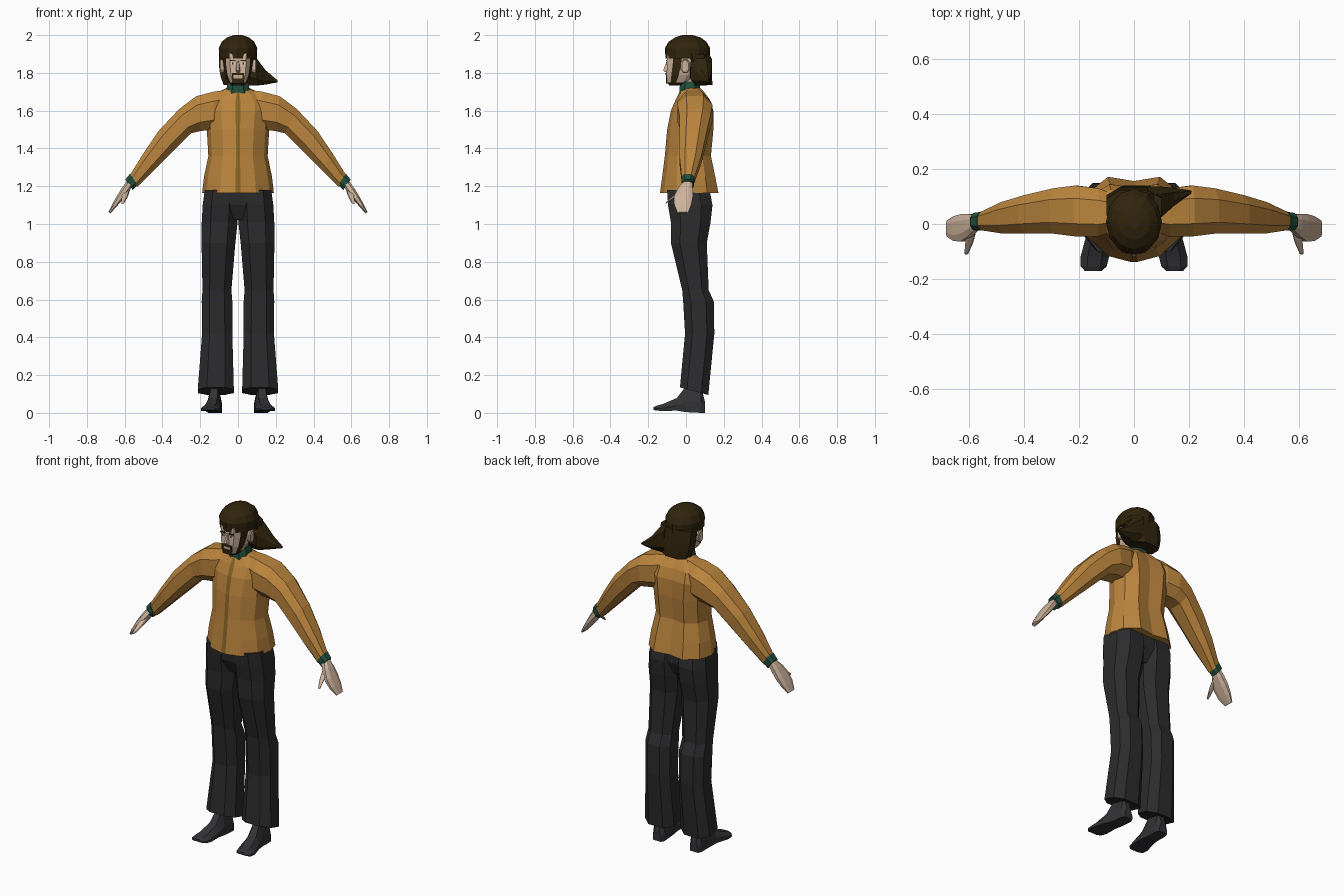
import bpy, bmesh, math
from mathutils import Vector


def mat(name, r, g, b):
    m = bpy.data.materials.new(name)
    m.diffuse_color = (r, g, b, 1)
    return m


JACKET = mat("ochre_jacket", 0.50, 0.235, 0.047)
PLACKET = mat("brown_placket", 0.25, 0.13, 0.018)
TROUSER = mat("charcoal_cloth", 0.025, 0.025, 0.027)
SHOE = mat("dark_leather", 0.033, 0.033, 0.037)
HAIR = mat("dark_brown_hair", 0.030, 0.018, 0.004)
SKIN = mat("skin", 0.61, 0.45, 0.33)
GREEN = mat("green_knit", 0.016, 0.078, 0.045)
WHITE = mat("eye_white", 0.75, 0.72, 0.66)

# Unit cross-sections: first value across, second value depth
OCT = [(.5, -1), (1, -.5), (1, .5), (.5, 1), (-.5, 1), (-1, .5), (-1, -.5), (-.5, -1)]


def mirrored(half):
    return half + [(-u, v) for u, v in reversed(half) if u > 0]


TORSO = mirrored([(.07, -1), (.5, -.86), (.88, -.45), (1, .1), (.88, .62), (.5, 1), (0, .9)])
HEAD = mirrored([(.55, -1), (.82, -.7), (1, -.25), (1, .3), (.72, .8), (.3, 1)])
ROUND = [(math.sin(a * math.pi / 6), -math.cos(a * math.pi / 6)) for a in range(12)]


def loft(name, rings, mats, rule=None):
    """Skin a list of point rings with quads and cap both ends."""
    bm = bmesh.new()
    vs = [[bm.verts.new(p) for p in r] for r in rings]
    n = len(vs[0])
    for i in range(len(vs) - 1):
        for j in range(n):
            k = (j + 1) % n
            f = bm.faces.new((vs[i][j], vs[i][k], vs[i + 1][k], vs[i + 1][j]))
            if rule:
                f.material_index = rule(i, j)
    bm.faces.new(vs[0])
    bm.faces.new(vs[-1])
    bmesh.ops.recalc_face_normals(bm, faces=bm.faces)
    me = bpy.data.meshes.new(name)
    bm.to_mesh(me)
    bm.free()
    for m in mats:
        me.materials.append(m)
    ob = bpy.data.objects.new(name, me)
    bpy.context.collection.objects.link(ob)
    return ob


def level(sec, z, x0, x1, y0, y1, slant=0):
    """Horizontal ring filling the given x and y range."""
    return [((x0 + x1) / 2 + u * (x1 - x0) / 2, (y0 + y1) / 2 + v * (y1 - y0) / 2, z + slant * v)
            for u, v in sec]


def column(name, sec, rows, mats, rule=None):
    """Symmetric upright part from rows of z, half width, front y, back y."""
    return loft(name, [level(sec, z, -w, w, a, b) for z, w, a, b in rows], mats, rule)


def limb_ring(s, top, bot, y0, y1):
    """Tilted ring between a top and a bottom point in the xz plane."""
    t, b = Vector((top[0], 0, top[1])), Vector((bot[0], 0, bot[1]))
    pts = []
    for u, v in OCT:
        p = (t + b) / 2 + (t - b) / 2 * u
        pts.append((s * p.x, (y0 + y1) / 2 + v * (y1 - y0) / 2, p.z))
    return pts


def plate(name, x, y, z, w, h, m, d=.008):
    return loft(name, [[(x + a * w / 2, y + e * d / 2, z + c * h / 2)
                        for a, c in ((-1, -1), (1, -1), (1, 1), (-1, 1))] for e in (-1, 1)], [m])


# Jacket body; the narrow front panel is the last edge of the section
column("jacket_body", TORSO, [
    (1.163, .19, -.138, .172), (1.25, .18, -.126, .155), (1.36, .157, -.112, .132),
    (1.50, .165, -.10, .145), (1.60, .18, -.08, .145), (1.66, .17, -.054, .125),
    (1.70, .10, -.034, .095), (1.72, .06, -.03, .075)],
    [JACKET, PLACKET], lambda i, j: int(j == len(TORSO) - 1))

# Collar, neck
column("collar", OCT, [(1.69, .062, -.036, .078), (1.72, .06, -.034, .075), (1.755, .052, -.03, .07)], [GREEN])
column("neck", OCT, [(1.70, .045, -.022, .06), (1.80, .045, -.03, .06)], [SKIN])

# Head: dark faces on the sideburns and under the chin
column("head", HEAD, [
    (1.733, .034, -.088, .0), (1.75, .05, -.101, .03), (1.79, .068, -.103, .07),
    (1.85, .078, -.10, .10), (1.90, .08, -.10, .11), (1.95, .06, -.07, .09)],
    [SKIN, HAIR], lambda i, j: int(i == 0 or j in (1, 9)))

# Nose
loft("nose", [[(-w, -.095, z), (w, -.095, z), (w * .5, y, z), (-w * .5, y, z)]
              for z, w, y in ((1.802, .013, -.104), (1.812, .014, -.121), (1.862, .007, -.103))], [SKIN])

# Beard around the mouth
plate("moustache", 0, -.104, 1.793, .062, .011, HAIR)
plate("goatee", 0, -.103, 1.757, .056, .024, HAIR)

for s, side in ((1, "left"), (-1, "right")):
    # Face details and ears
    plate(side + "_eyebrow", s * .028, -.102, 1.866, .030, .007, HAIR)
    plate(side + "_eye", s * .027, -.101, 1.850, .023, .010, WHITE, .006)
    plate(side + "_pupil", s * .027, -.103, 1.850, .008, .010, HAIR, .006)
    plate(side + "_moustache_end", s * .028, -.103, 1.777, .010, .026, HAIR)
    loft(side + "_ear", [[(s * x, -.004 + v * d, 1.835 + u * h) for u, v in OCT]
                         for x, d, h in ((.068, .016, .028), (.092, .024, .036), (.097, .018, .03))], [SKIN])

    # Sleeve, with a cuff
    loft(side + "_sleeve", [limb_ring(s, *r) for r in (
        ((.05, 1.712), (.06, 1.53), -.02, .10), ((.13, 1.70), (.13, 1.50), -.045, .13),
        ((.22, 1.677), (.20, 1.492), -.045, .14), ((.31, 1.61), (.25, 1.48), -.035, .13),
        ((.42, 1.493), (.345, 1.385), -.035, .105), ((.50, 1.375), (.435, 1.295), -.034, .08),
        ((.575, 1.255), (.532, 1.197), -.022, .042))], [JACKET])
    loft(side + "_cuff", [limb_ring(s, *r) for r in (
        ((.572, 1.266), (.530, 1.206), -.024, .044), ((.597, 1.235), (.557, 1.180), -.022, .040))], [GREEN])

    # Flat hand running along the arm, and thumb
    start, along, thick = Vector((.568, 0, 1.222)), Vector((.57, 0, -.82)), Vector((.82, 0, .57))
    rings = []
    for t, h, y0, y1 in ((0, .019, -.015, .032), (.05, .021, -.045, .036), (.10, .018, -.064, .036),
                         (.15, .013, -.062, .028), (.198, .006, -.045, .012)):
        c = start + along * t
        a, b = c + thick * h, c - thick * h
        rings.append(limb_ring(s, (a.x, a.z), (b.x, b.z), y0, y1))
    loft(side + "_hand", rings, [SKIN])
    loft(side + "_thumb", [[(s * (x + u * r), y + v * r * .5, z + v * r) for u, v in OCT]
                           for x, y, z, r in ((.588, -.012, 1.185, .016), (.600, -.065, 1.145, .014),
                                              (.611, -.107, 1.112, .007))], [SKIN])

    # Flared trouser leg
    rings = []
    for z, a, b, y0, y1, sl in ((1.18, 0, .176, -.10, .125, 0), (1.10, 0, .187, -.095, .14, 0),
                                (1.01, .002, .192, -.08, .13, 0), (.90, .014, .193, -.08, .11, 0),
                                (.65, .035, .188, -.02, .12, 0), (.59, .03, .192, -.015, .147, 0),
                                (.42, .03, .190, -.005, .15, 0), (.115, .022, .213, -.032, .118, -.02)):
        rings.append([(s * x, y, z2) for x, y, z2 in level(OCT, z, a, b, y0, y1, sl)])
    loft(side + "_trouser_leg", rings, [TROUSER])

    # Shoe, lofted heel to toe
    rings = []
    for y, x, w, z0, z1 in ((.10, .122, .026, 0, .06), (.08, .122, .036, 0, .14), (.0, .125, .037, .004, .14),
                            (-.05, .132, .044, .012, .078), (-.12, .143, .052, .01, .048),
                            (-.155, .147, .047, .012, .038), (-.172, .148, .03, .016, .03)):
        rings.append([(s * (x + u * w), y, z0 + v * (z1 - z0))
                      for u, v in ((-1, 0), (1, 0), (1, .4), (.5, 1), (-.5, 1), (-1, .4))])
    loft(side + "_shoe", rings, [SHOE])

# Seat of the trousers joining both legs
column("trouser_seat", OCT, [(1.18, .14, -.10, .125), (1.10, .13, -.092, .125), (1.02, .05, -.05, .09)], [TROUSER])

# Hair: crown, back fall, and a lock swept to one side
column("hair_crown", ROUND, [
    (1.876, .100, -.108, .128), (1.93, .102, -.112, .128), (1.965, .086, -.092, .108),
    (1.988, .058, -.058, .076), (2.0, .022, -.02, .035)], [HAIR])
column("hair_back", OCT, [
    (1.735, .076, .035, .14), (1.78, .092, .022, .138), (1.83, .10, .018, .134), (1.90, .10, .0, .124)], [HAIR])
loft("hair_lock", [[(x, (a + b) / 2 + u * (b - a) / 2, (c + d) / 2 + v * (d - c) / 2) for u, v in OCT]
                   for x, a, b, c, d in ((.05, .02, .138, 1.733, 1.92), (.10, .025, .136, 1.733, 1.875),
                                         (.145, .065, .132, 1.738, 1.815), (.21, .112, .122, 1.75, 1.76))], [HAIR])
